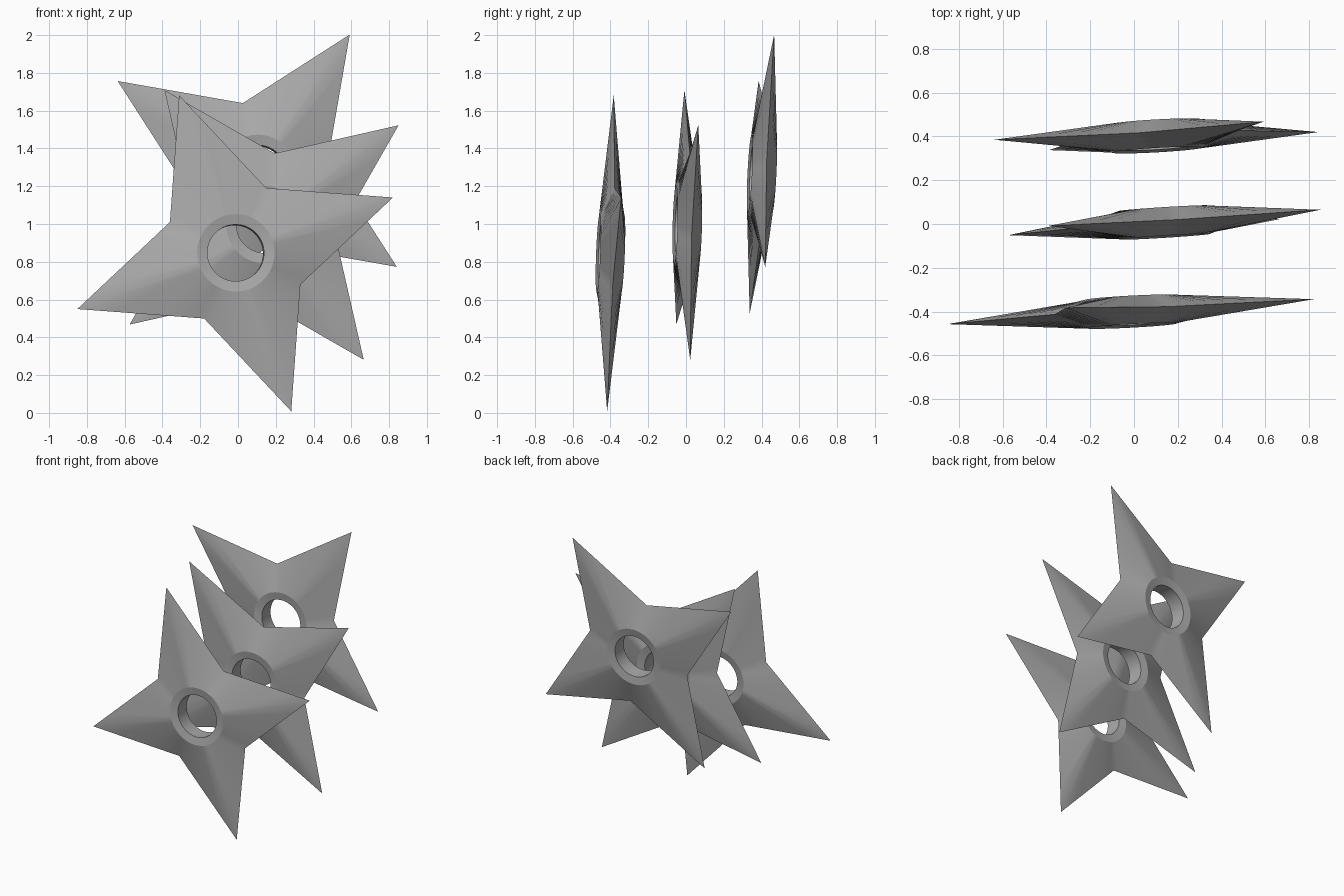
import bpy, bmesh
from math import sin, cos, pi, radians
from mathutils import Vector

if "Cube" in bpy.data.objects:
    bpy.data.objects.remove(bpy.data.objects["Cube"])

# Brushed steel colour
steel = bpy.data.materials.new("steel_grey")
steel.use_nodes = True
colour = (0.4, 0.4, 0.4, 1)
steel.diffuse_color = colour
steel.node_tree.nodes["Principled BSDF"].inputs["Base Color"].default_value = colour

SEGMENTS = 64
TIP, VALLEY, HUB, HOLE = 0.888, 0.383, 0.205, 0.15
HUB_HEIGHT, HOLE_HEIGHT = 0.065, 0.055


def outline_radius(angle):
    """Distance from the centre to the straight-edged four-point outline."""
    a = angle % (pi / 2)
    a = min(a, pi / 2 - a)
    vx, vy = VALLEY * cos(pi / 4), VALLEY * sin(pi / 4)
    return TIP * vy / (vy * cos(a) + (TIP - vx) * sin(a))


def throwing_star(name, centre, spin, tilt_x, tilt_z):
    bm = bmesh.new()

    def ring(radius, y):
        verts = []
        for i in range(SEGMENTS):
            a = 2 * pi * i / SEGMENTS
            r = radius or outline_radius(a)
            a += spin
            verts.append(bm.verts.new((r * cos(a), y, r * sin(a))))
        return verts

    # Closed loop of rings: edge, front hub, bore, back hub, edge
    rings = [ring(None, 0), ring(HUB, -HUB_HEIGHT), ring(HOLE, -HOLE_HEIGHT),
             ring(HOLE, HOLE_HEIGHT), ring(HUB, HUB_HEIGHT)]
    for k, first in enumerate(rings):
        second = rings[(k + 1) % len(rings)]
        for i in range(SEGMENTS):
            j = (i + 1) % SEGMENTS
            bm.faces.new((first[i], first[j], second[j], second[i])).smooth = True
    # Sharp cutting edge, hub rims and bore rims
    for loop in rings:
        for i in range(SEGMENTS):
            bm.edges.get((loop[i - 1], loop[i])).smooth = False
    bmesh.ops.recalc_face_normals(bm, faces=bm.faces)

    mesh = bpy.data.meshes.new(name)
    bm.to_mesh(mesh)
    bm.free()
    mesh.materials.append(steel)
    star = bpy.data.objects.new(name, mesh)
    star.location = centre
    normal = Vector((-tilt_x, 1, -tilt_z))
    star.rotation_euler = Vector((0, 1, 0)).rotation_difference(normal).to_euler()
    bpy.context.collection.objects.link(star)


# Three stars flying one behind another
throwing_star("front_star", (-0.015, -0.40, 0.845), radians(19.5), 0.054, 0.04)
throwing_star("middle_star", (0.138, 0.007, 0.995), radians(36.5), 0.063, 0.025)
throwing_star("back_star", (0.102, 0.402, 1.265), radians(56.4), 0.057, 0.05)
